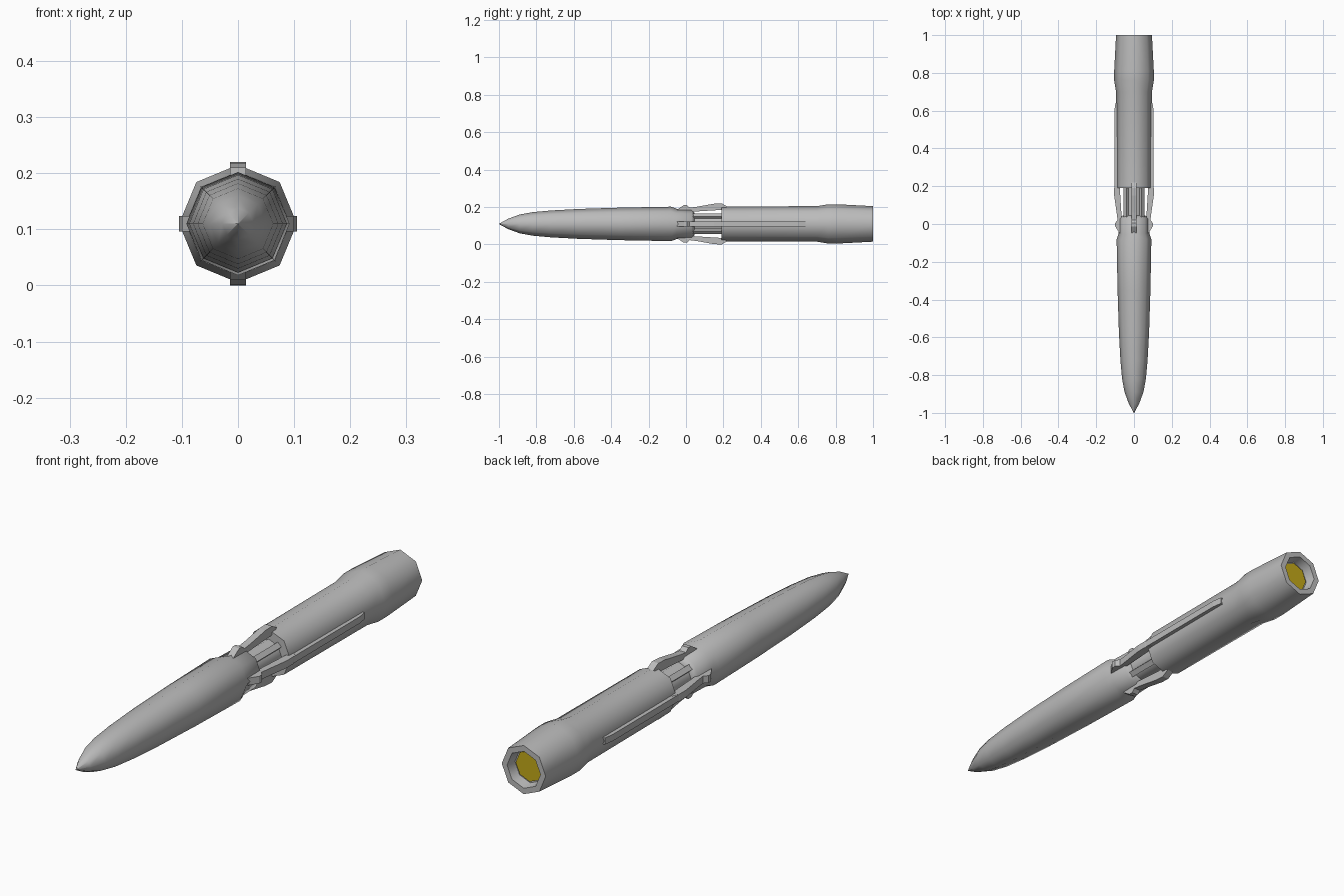
import bpy, bmesh, math
from mathutils import Matrix, Vector

if "Cube" in bpy.data.objects:
    bpy.data.objects.remove(bpy.data.objects["Cube"], do_unlink=True)

AXIS_Z = 0.11
SIDES = 8


def material(name, rgb):
    m = bpy.data.materials.new(name)
    m.use_nodes = True
    m.diffuse_color = (*rgb, 1)
    m.node_tree.nodes["Principled BSDF"].inputs["Base Color"].default_value = (*rgb, 1)
    return m


grey = material("grey metal", (0.5, 0.5, 0.5))
yellow = material("yellow end", (0.55, 0.4, 0.01))


def finish(name, bm, mat, smooth=False):
    bmesh.ops.recalc_face_normals(bm, faces=bm.faces)
    me = bpy.data.meshes.new(name)
    bm.to_mesh(me)
    bm.free()
    me.materials.append(mat)
    ob = bpy.data.objects.new(name, me)
    bpy.context.collection.objects.link(ob)
    ob.location.z = AXIS_Z
    if smooth:
        bpy.ops.object.select_all(action='DESELECT')
        ob.select_set(True)
        bpy.context.view_layer.objects.active = ob
        bpy.ops.object.shade_smooth_by_angle(angle=math.radians(50))
    return ob


def lathe(name, profile, mat=grey):
    """Turn (y, radius) points around the long axis with eight sides."""
    bm = bmesh.new()
    rings = []
    for y, r in profile:
        angles = [math.tau * i / SIDES for i in range(SIDES)]
        rings.append([bm.verts.new((r * math.cos(a), y, r * math.sin(a))) for a in angles])
    for a, b in zip(rings, rings[1:]):
        for i in range(SIDES):
            j = (i + 1) % SIDES
            bm.faces.new((a[i], a[j], b[j], b[i]))
    bm.faces.new(rings[0])
    bm.faces.new(rings[-1])
    bmesh.ops.remove_doubles(bm, verts=bm.verts, dist=1e-5)
    return finish(name, bm, mat, True)


def fin(name, profile, width, angle):
    """Extrude a (y, radius) outline and swing it round the axis."""
    bm = bmesh.new()
    face = bm.faces.new([bm.verts.new((-width / 2, y, r)) for y, r in profile])
    out = bmesh.ops.extrude_face_region(bm, geom=[face])
    verts = [g for g in out["geom"] if isinstance(g, bmesh.types.BMVert)]
    bmesh.ops.translate(bm, verts=verts, vec=Vector((width, 0, 0)))
    bmesh.ops.rotate(bm, verts=bm.verts, matrix=Matrix.Rotation(angle, 3, 'Y'))
    return finish(name, bm, grey)


# Pointed front body with its narrowed neck
lathe("nose_body", [(-1, 0.001), (-0.95, 0.028), (-0.89, 0.05), (-0.82, 0.063),
                    (-0.72, 0.072), (-0.57, 0.08), (-0.35, 0.087), (-0.08, 0.092),
                    (-0.05, 0.081), (0.03, 0.079), (0.045, 0.06)])

# Slim core seen through the gap
lathe("inner_core", [(0.03, 0.055), (0.2, 0.055)])

# Rear tube with flared collar and recessed open end
lathe("rear_tube", [(0.19, 0.093), (0.7, 0.095), (0.76, 0.105), (0.81, 0.105),
                    (1, 0.095), (1, 0.072), (0.96, 0.066)])
lathe("end_disc", [(0.955, 0.06), (0.964, 0.06)], yellow)

# Four struts bridging the gap, with clips on the neck
strut = [(-0.05, 0.075), (-0.012, 0.1), (0.005, 0.1), (0.02, 0.087), (0.06, 0.092),
         (0.15, 0.108), (0.19, 0.11), (0.22, 0.093), (0.19, 0.075), (0.03, 0.065)]
side_strut = [(y, min(r, 0.105)) for y, r in strut]
for i, side in enumerate(("top", "left", "bottom", "right")):
    outline = side_strut if i % 2 else strut
    fin(side + "_strut", outline, 0.028, i * math.pi / 2)
    # Guide rod on the core, between the struts
    rod = [(0.035, 0.04), (0.035, 0.066), (0.19, 0.066), (0.19, 0.04)]
    fin(f"guide_rod_{i + 1}", rod, 0.022, (i + 0.5) * math.pi / 2)

# Long ridges down both sides of the rear tube
ridge = [(0.18, 0.08), (0.18, 0.104), (0.6, 0.104), (0.64, 0.098), (0.64, 0.08)]
for name, angle in (("left_ridge", math.pi / 2), ("right_ridge", -math.pi / 2)):
    fin(name, ridge, 0.026, angle)
